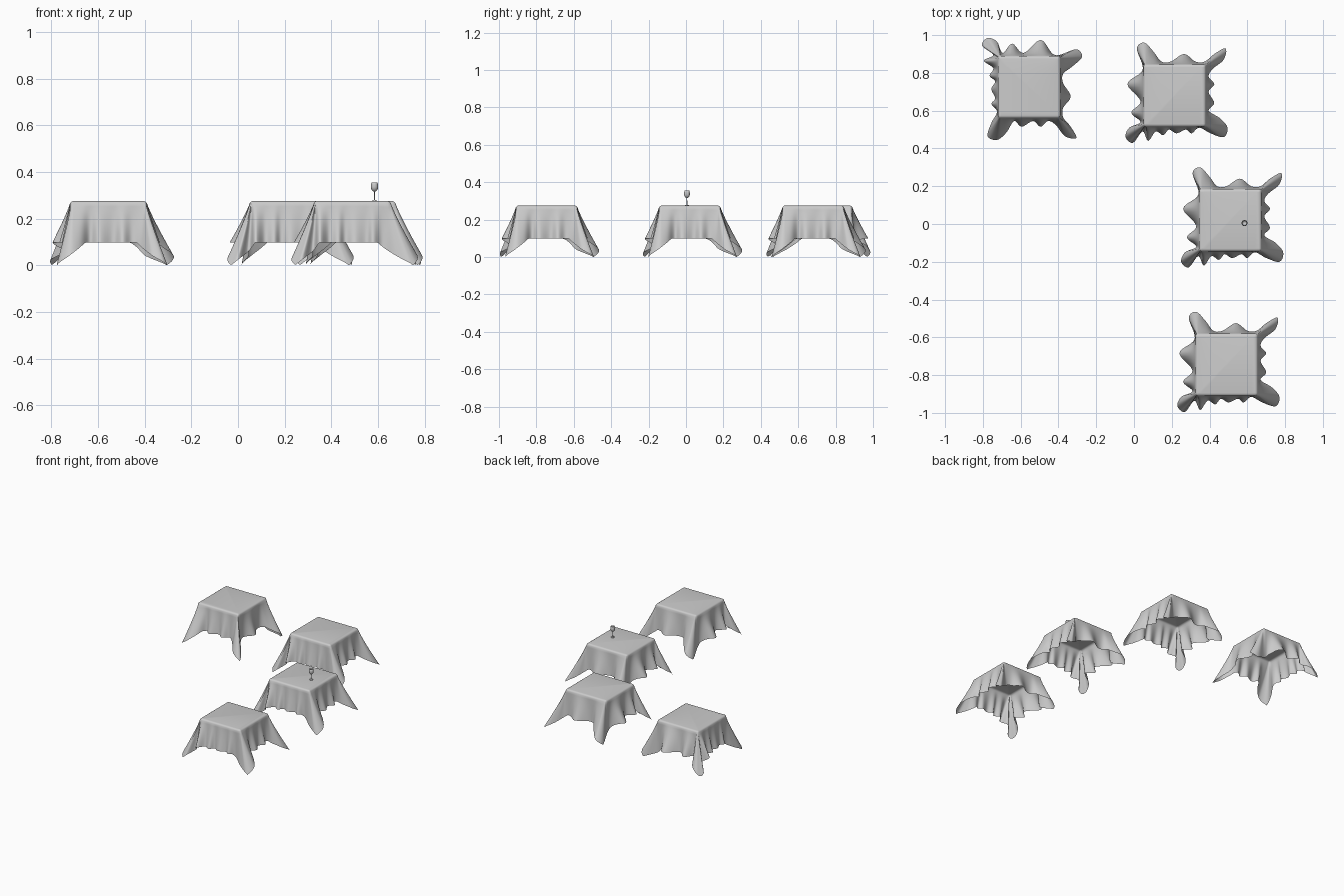
import bpy, bmesh, math
from mathutils import Vector

cube = bpy.data.objects.get("Cube")
if cube:
    bpy.data.objects.remove(cube, do_unlink=True)

TOP = 0.275      # height of the table top
HALF = 0.15      # half width of the flat top
ROUND = 0.016    # radius of the rounded top edge
STEPS = 5        # spline samples between hem points
ROWS = 12        # rows down the hanging cloth

# Plan of the wavy hem, clockwise from the back right lobe, in hundredths
HEM = [(-20, 25), (-16, 28), (-11, 23), (-7, 18), (-2, 18), (5, 22), (11, 18),
       (16, 18), (21, 22), (27, 25), (26, 19), (20, 14), (18, 10), (21, 6),
       (18, 2), (21, -4), (18, -8), (24, -12), (28, -17), (26, -22), (19, -20),
       (13, -17), (9, -20), (6, -18), (1, -20), (-3, -18), (-6, -21), (-10, -19),
       (-14, -24), (-17, -19), (-22, -25), (-26, -22), (-24, -17), (-18, -14),
       (-23, -9), (-18, -3), (-25, 6), (-18, 12), (-17, 16)]
CORNERS = (0, 9, 19, 30.5)   # hem positions where the cloth corners hang lowest


def make_material(name, value):
    mat = bpy.data.materials.new(name)
    mat.use_nodes = True
    color = (value, value, value, 1)
    mat.diffuse_color = color
    mat.node_tree.nodes["Principled BSDF"].inputs["Base Color"].default_value = color
    return mat


def catmull(a, b, c, d, t):
    return 0.5 * (2 * b + (c - a) * t + (2 * a - 5 * b + 4 * c - d) * t ** 2
                  + (3 * b - a - 3 * c + d) * t ** 3)


def hem_points():
    """Smooth closed hem; the cloth corners dip towards the ground."""
    pts = [Vector(p) / 100 for p in HEM]
    n = len(pts)
    for i in range(n):
        for s in range(STEPS):
            t = s / STEPS
            p = catmull(pts[i - 1], pts[i], pts[(i + 1) % n], pts[(i + 2) % n], t)
            pos = i + t
            gap = min(min(abs(pos - c), n - abs(pos - c)) for c in CORNERS)
            yield Vector((p.x, p.y, 0.098 - 0.098 * max(0, 1 - gap / 2.5)))


def drape(p):
    """One strand of cloth from the flat top, round the edge, to the hem."""
    inner = Vector([max(-HALF, min(HALF, v)) for v in p.xy])
    out = (p.xy - inner).normalized()
    strand = [inner.to_3d() + Vector((0, 0, TOP))]
    for k in (1, 2, 3):
        a = math.radians(k * 22)
        flat = inner + out * ROUND * math.sin(a)
        strand.append(Vector((*flat, TOP - ROUND * (1 - math.cos(a)))))
    start = strand[-1]
    for r in range(1, ROWS + 1):
        t = r / ROWS
        flat = start.xy.lerp(p.xy, t ** 1.12)
        strand.append(Vector((*flat, start.z + (p.z - start.z) * t)))
    return strand


def finish(bm, name, mat):
    mesh = bpy.data.meshes.new(name)
    bm.to_mesh(mesh)
    bm.free()
    mesh.materials.append(mat)
    mesh.shade_smooth()
    return mesh


def place(name, mesh, location, turn=0):
    obj = bpy.data.objects.new(name, mesh)
    obj.location = location
    obj.rotation_euler.z = math.radians(turn)
    bpy.context.collection.objects.link(obj)


grey = make_material("light grey cloth", 0.6)

# Draped tablecloth, shared by all four tables
bm = bmesh.new()
strands = [[bm.verts.new(v) for v in drape(p)] for p in hem_points()]
for left, right in zip(strands, strands[1:] + strands[:1]):
    for k in range(len(left) - 1):
        bm.faces.new((left[k], right[k], right[k + 1], left[k + 1]))
bm.faces.new([s[0] for s in strands])
bmesh.ops.remove_doubles(bm, verts=bm.verts, dist=0.0002)
bmesh.ops.recalc_face_normals(bm, faces=bm.faces)
cloth = finish(bm, "tablecloth", grey)

place("tablecloth_back_left", cloth, (0.215, 0.68, 0))
place("tablecloth_middle", cloth, (0.51, 0.02, 0))
place("tablecloth_front", cloth, (0.49, -0.745, 0))
place("tablecloth_back_right", cloth, (-0.555, 0.725, 0), -90)

# Stemmed glass, a turned profile with an open bowl
PROFILE = [(0, 0), (.012, 0), (.011, .002), (.002, .004), (.0015, .04), (.008, .043),
           (.014, .051), (.016, .06), (.015, .07), (.013, .08), (.012, .08),
           (.014, .07), (.015, .06), (.012, .051), (0, .044)]
bm = bmesh.new()
verts = [bm.verts.new((r, 0, z)) for r, z in PROFILE]
edges = [bm.edges.new(pair) for pair in zip(verts, verts[1:])]
bmesh.ops.spin(bm, geom=verts + edges, axis=(0, 0, 1), cent=(0, 0, 0),
               angle=math.tau, steps=24)
bmesh.ops.remove_doubles(bm, verts=bm.verts, dist=0.00005)
bmesh.ops.recalc_face_normals(bm, faces=bm.faces)
place("wine_glass", finish(bm, "wine_glass", grey), (0.585, 0.005, TOP))
